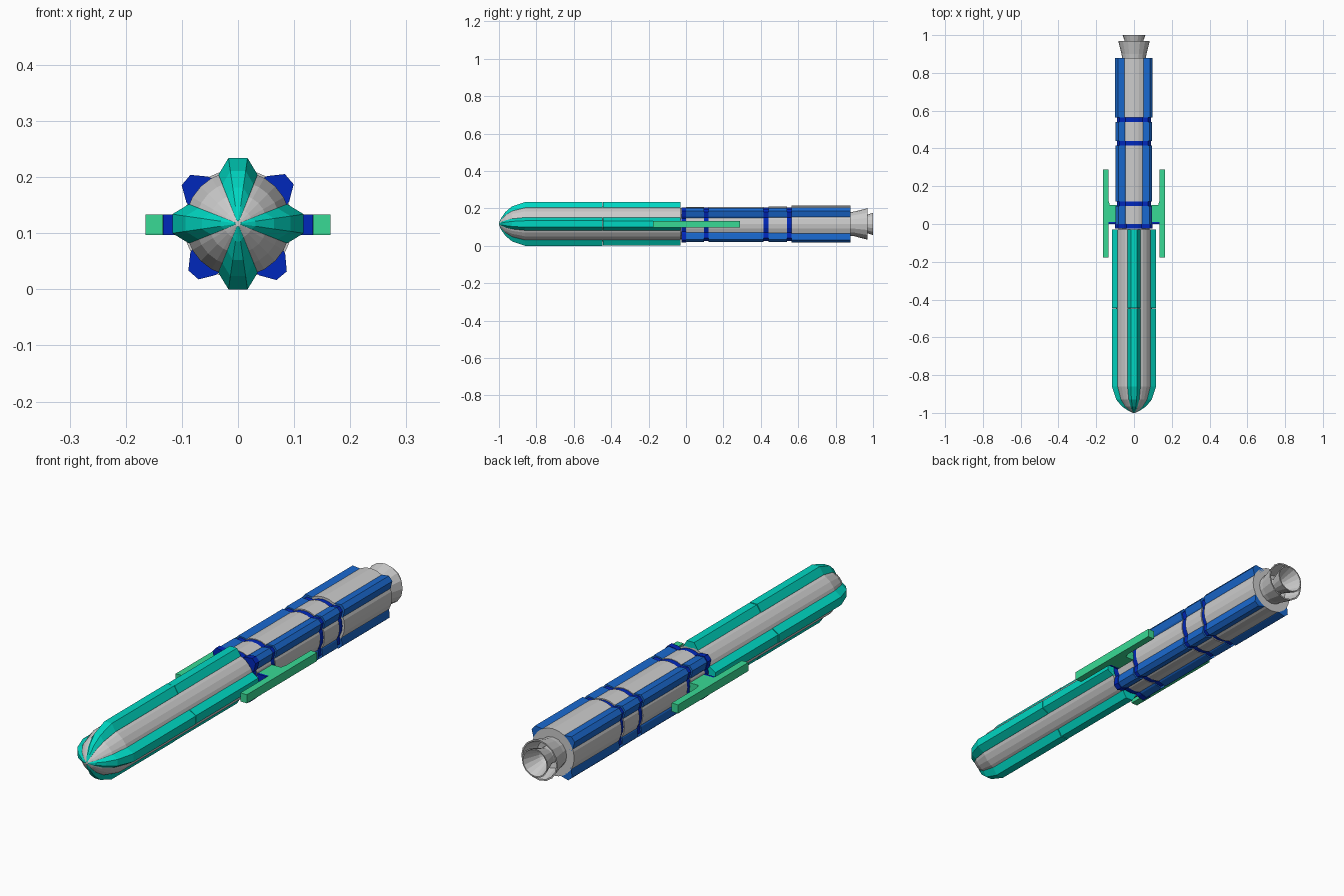
import bpy, bmesh, math

if "Cube" in bpy.data.objects:
    bpy.data.objects.remove(bpy.data.objects["Cube"])

CZ = 0.117


def mat(name, col):
    m = bpy.data.materials.new(name)
    m.diffuse_color = (*col, 1)
    m.use_nodes = True
    m.node_tree.nodes["Principled BSDF"].inputs["Base Color"].default_value = m.diffuse_color
    return m


TEAL = mat("teal", (0.0, 0.68, 0.54))
BLUE = mat("blue", (0.01, 0.14, 0.62))
NAVY = mat("navy", (0.0, 0.02, 0.5))
GREEN = mat("green", (0.04, 0.7, 0.3))


def loft(name, rings, material=None, caps=True):
    """Skin a list of closed point loops."""
    bm = bmesh.new()
    vs = [[bm.verts.new(p) for p in r] for r in rings]
    n = len(rings[0])
    for a, b in zip(vs, vs[1:]):
        for i in range(n):
            j = (i + 1) % n
            bm.faces.new((a[i], a[j], b[j], b[i]))
    if caps:
        bm.faces.new(vs[0])
        bm.faces.new(vs[-1][::-1])
    bmesh.ops.recalc_face_normals(bm, faces=bm.faces)
    me = bpy.data.meshes.new(name)
    bm.to_mesh(me)
    bm.free()
    ob = bpy.data.objects.new(name, me)
    bpy.context.collection.objects.link(ob)
    if material:
        me.materials.append(material)
    return ob


def lathe(name, prof, sides=24, material=None, caps=True):
    """Profile of (y, radius) turned about the long axis."""
    rings = [[(r * math.cos(2 * math.pi * i / sides), y,
               CZ + r * math.sin(2 * math.pi * i / sides))
              for i in range(sides)] for y, r in prof]
    return loft(name, rings, material, caps)


def rib(name, angle, section, stations, material):
    """Sweep a (tangent, radial) section along (y, scale) stations."""
    c, s = math.cos(math.radians(angle)), math.sin(math.radians(angle))
    rings = [[(k * (r * c - t * s), y, CZ + k * (r * s + t * c))
              for t, r in section] for y, k in stations]
    return loft(name, rings, material)


# front hull with tapered nose
NOSE = [(-1.0, 0.05), (-0.988, 0.27), (-0.965, 0.55), (-0.93, 0.8), (-0.86, 1.0)]
HULL_R = 0.094
lathe("front_hull", [(y, k * HULL_R) for y, k in NOSE] + [(-0.03, HULL_R)])

# four teal ribs, split by a seam
front_sec = [(-0.036, 0.08), (0.036, 0.08), (0.034, 0.089), (0.017, 0.117), (-0.017, 0.117), (-0.034, 0.089)]
for a in range(0, 360, 90):
    rib(f"nose_rib_{a}", a, front_sec, NOSE + [(-0.447, 1.0)], TEAL)
    rib(f"front_rib_{a}", a, front_sec, [(-0.444, 0.99), (-0.03, 0.99)], TEAL)

# rear core and its segments
lathe("rear_core", [(-0.04, 0.083), (0.88, 0.083)])
SEGMENTS = [(0.0, 0.095, 0.09), (0.12, 0.415, 0.091), (0.44, 0.54, 0.093), (0.565, 0.88, 0.098)]
rear_sec = [(-0.034, 0.078), (0.034, 0.078), (0.03, 0.095), (0.012, 0.121), (-0.012, 0.121), (-0.03, 0.095)]
RIB_ANGLES = (41, 140, 229, 310)
for n, (y0, y1, r) in enumerate(SEGMENTS):
    lathe(f"rear_segment_{n}", [(y0, r), (y1, r)])
    for a in RIB_ANGLES:
        k = 1.0 if n == 3 else 0.97
        rib(f"rear_rib_{n}_{a}", a, rear_sec, [(y0, k), (y1, k)], BLUE)

# dark rings with corner lugs
for n, (y0, y1) in enumerate([(-0.025, 0.0), (0.095, 0.12), (0.415, 0.44), (0.54, 0.565)]):
    lathe(f"ring_{n}", [(y0, 0.088), (y1, 0.088)], material=NAVY)
    for a in RIB_ANGLES:
        k = 1.0 if n == 0 else 0.9
        rib(f"ring_lug_{n}_{a}", a, rear_sec, [(y0, k), (y1, k)], NAVY)

# side rails with mounting arms
rail = [(0.165, -0.177), (0.165, 0.288), (0.135, 0.288), (0.135, 0.125), (0.128, 0.1),
        (0.08, 0.1), (0.08, 0.01), (0.135, 0.01), (0.135, -0.177)]
plate = [(0.08, 0.0), (0.134, 0.0), (0.134, 0.012), (0.08, 0.012)]
for side, s in (("left", -1), ("right", 1)):
    for part, pts, m in (("rail", rail, GREEN), ("arm_plate", plate, NAVY)):
        loft(f"{side}_{part}", [[(s * x, y, z) for x, y in pts] for z in (0.097, 0.133)], m)

# nested hollow exhaust nozzles
lathe("outer_nozzle", [(0.87, 0.062), (0.9, 0.066), (0.97, 0.084), (0.97, 0.078), (0.9, 0.058), (0.89, 0.005)], 16)
lathe("inner_nozzle", [(0.885, 0.035), (0.93, 0.036), (1.0, 0.06), (1.0, 0.055), (0.93, 0.03), (0.9, 0.005)], 16)
